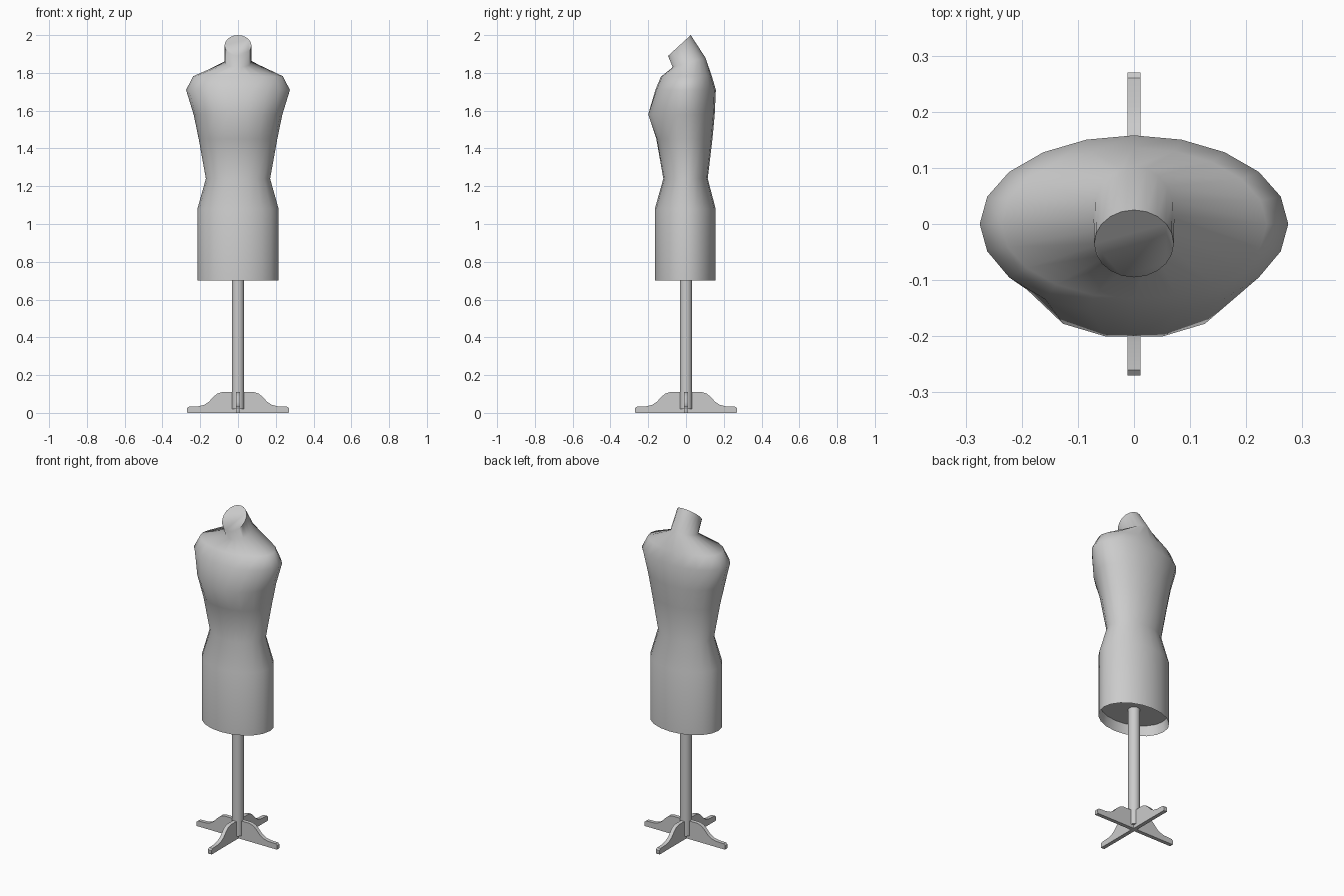
import bpy, bmesh
from math import sin, cos, tau, pi
from mathutils import Matrix

if "Cube" in bpy.data.objects:
    bpy.data.objects.remove(bpy.data.objects["Cube"])

SIDES = 20


def finish(bm, name, angle=None):
    bmesh.ops.recalc_face_normals(bm, faces=bm.faces)
    mesh = bpy.data.meshes.new(name)
    bm.to_mesh(mesh)
    bm.free()
    ob = bpy.data.objects.new(name, mesh)
    bpy.context.collection.objects.link(ob)
    bpy.ops.object.select_all(action='DESELECT')
    ob.select_set(True)
    bpy.context.view_layer.objects.active = ob
    if angle is None:
        bpy.ops.object.shade_smooth()
    else:
        bpy.ops.object.shade_smooth_by_angle(angle=angle)
    return ob


# Extra fullness of the chest per step away from the front centre
BUST_X = [0, -0.09, -0.05, 0, 0, 0]
BUST_Y = [0, 0.05, 0.08, 0.0, -0.03, 0]


def ring(bm, zf, zb, hw, yf, yb, yc, bust):
    verts = []
    for i in range(SIDES):
        a = tau * i / SIDES
        s, c = sin(a), -cos(a)
        if c < 0:
            k = min(i, SIDES - i)
            x = hw * (s + (1 if s > 0 else -1) * BUST_X[k] * bust)
            y = yc + (yf - yc) * (-c + BUST_Y[k] * bust)
        else:
            x, y = hw * s, yc + (yb - yc) * c
        z = zf + (zb - zf) * (y - yf) / (yb - yf)
        verts.append(bm.verts.new((x, y, z)))
    return verts


# Torso rings: z front, z back, half width, y front, y back, y middle, bust
RINGS = [
    (0.76, 0.76, 0.205, -0.155, 0.147, 0, 0),
    (0.70, 0.70, 0.215, -0.165, 0.157, 0, 0),
    (1.08, 1.08, 0.215, -0.165, 0.157, 0, 0),
    (1.24, 1.24, 0.170, -0.120, 0.115, 0, 0),
    (1.45, 1.45, 0.208, -0.157, 0.140, 0, 0.5),
    (1.58, 1.58, 0.235, -0.200, 0.152, 0, 1),
    (1.71, 1.71, 0.275, -0.162, 0.158, 0, 0.3),
    (1.78, 1.785, 0.237, -0.133, 0.136, 0, 0),
    (1.83, 1.88, 0.072, -0.070, 0.103, 0.015, 0),
    (1.89, 2.00, 0.071, -0.095, 0.025, -0.035, 0),
]
bm = bmesh.new()
loops = [ring(bm, *r) for r in RINGS]
for lo, hi in zip(loops, loops[1:]):
    for i in range(SIDES):
        j = (i + 1) % SIDES
        bm.faces.new((lo[i], lo[j], hi[j], hi[i]))
bm.faces.new(loops[0])
bm.faces.new(loops[-1])
finish(bm, "torso", 1.4)

# Pole
bm = bmesh.new()
bmesh.ops.create_cone(bm, cap_ends=True, segments=20, radius1=0.033, radius2=0.033,
                      depth=0.76, matrix=Matrix.Translation((0, 0, 0.40)))
finish(bm, "pole", 0.7)

# Four flat legs, side profile as (distance from centre, height)
PROFILE = [(0, 0), (0.268, 0), (0.27, 0.006), (0.27, 0.025), (0.26, 0.033),
           (0.21, 0.035), (0.18, 0.042), (0.155, 0.058), (0.13, 0.085),
           (0.11, 0.102), (0.085, 0.11), (0, 0.11)]
for n in range(4):
    bm = bmesh.new()
    face = bm.faces.new([bm.verts.new((x, -0.0115, z)) for x, z in PROFILE])
    ext = bmesh.ops.extrude_face_region(bm, geom=[face])
    moved = [v for v in ext["geom"] if isinstance(v, bmesh.types.BMVert)]
    bmesh.ops.translate(bm, verts=moved, vec=(0, 0.023, 0))
    bm.transform(Matrix.Rotation(n * pi / 2, 4, 'Z'))
    finish(bm, f"leg_{n + 1}", 0.6)
